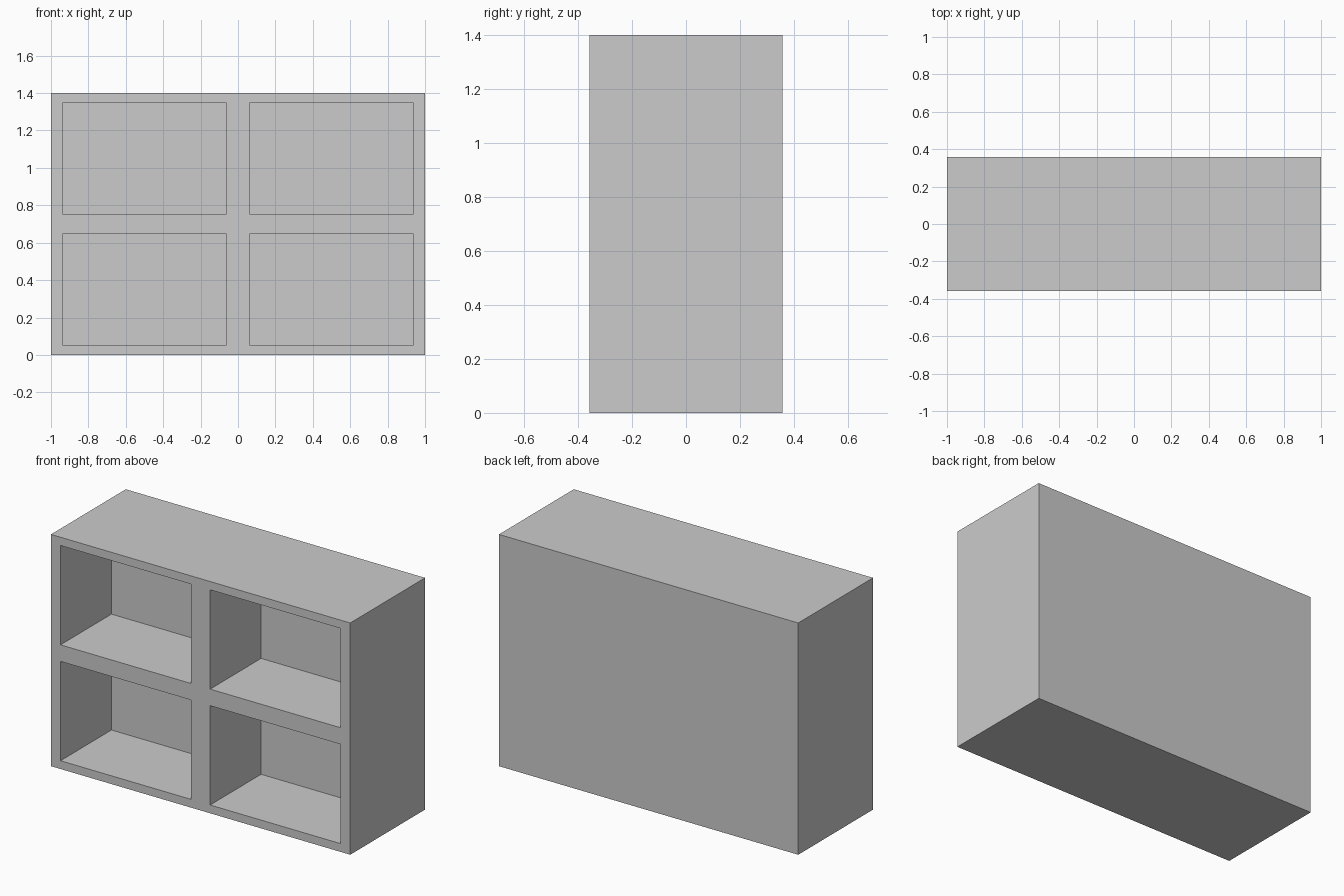
import bpy
import bmesh
from math import radians

# Remove the default cube only
cube = bpy.data.objects.get("Cube")
if cube:
    bpy.data.objects.remove(cube, do_unlink=True)

FRONT, BACK = -0.357, 0.357
CUBBY_DEPTH = 0.486
XS = [-1, -0.936, -0.064, 0.064, 0.936, 1]
ZS = [0, 0.05, 0.65, 0.75, 1.35, 1.4]

# Single grey finish
grey = bpy.data.materials.new("light_grey")
grey.use_nodes = True
colour = (0.6, 0.6, 0.6, 1)
grey.diffuse_color = colour
grey.node_tree.nodes["Principled BSDF"].inputs["Base Color"].default_value = colour

bm = bmesh.new()

# Front frame: a lattice of faces with the four openings left out
grid = [[bm.verts.new((x, FRONT, z)) for z in ZS] for x in XS]
for i in range(len(XS) - 1):
    for j in range(len(ZS) - 1):
        if not (i % 2 and j % 2):
            bm.faces.new((grid[i][j], grid[i + 1][j],
                          grid[i + 1][j + 1], grid[i][j + 1]))


def push_back(edges, depth):
    """Sweep a closed edge loop backwards and cap it."""
    swept = bmesh.ops.extrude_edge_only(bm, edges=edges)["geom"]
    verts = [g for g in swept if isinstance(g, bmesh.types.BMVert)]
    rim = [g for g in swept if isinstance(g, bmesh.types.BMEdge)
           and g.verts[0] in verts and g.verts[1] in verts]
    bmesh.ops.translate(bm, verts=verts, vec=(0, depth, 0))
    bmesh.ops.contextual_create(bm, geom=rim)


# Collect the outer rim and the rims of the openings
rims = [e for e in bm.edges if e.is_boundary]


def on_outside(edge):
    middle = (edge.verts[0].co + edge.verts[1].co) / 2
    return middle.x in (XS[0], XS[-1]) or abs(middle.z - 0.7) > 0.69


outer = [e for e in rims if on_outside(e)]
inner = [e for e in rims if e not in outer]
openings = {}
for e in inner:
    middle = (e.verts[0].co + e.verts[1].co) / 2
    openings.setdefault((middle.x > 0, middle.z > 0.7), []).append(e)

# Cubbies, then the outer walls and back panel
for edges in openings.values():
    push_back(edges, CUBBY_DEPTH)
push_back(outer, BACK - FRONT)

# Merge coplanar strips and make the normals consistent
bmesh.ops.recalc_face_normals(bm, faces=bm.faces)
bmesh.ops.dissolve_limit(bm, angle_limit=radians(1),
                         verts=bm.verts, edges=bm.edges)

mesh = bpy.data.meshes.new("cubby_shelf")
bm.to_mesh(mesh)
bm.free()
mesh.materials.append(grey)
shelf = bpy.data.objects.new("cubby_shelf", mesh)
bpy.context.scene.collection.objects.link(shelf)
